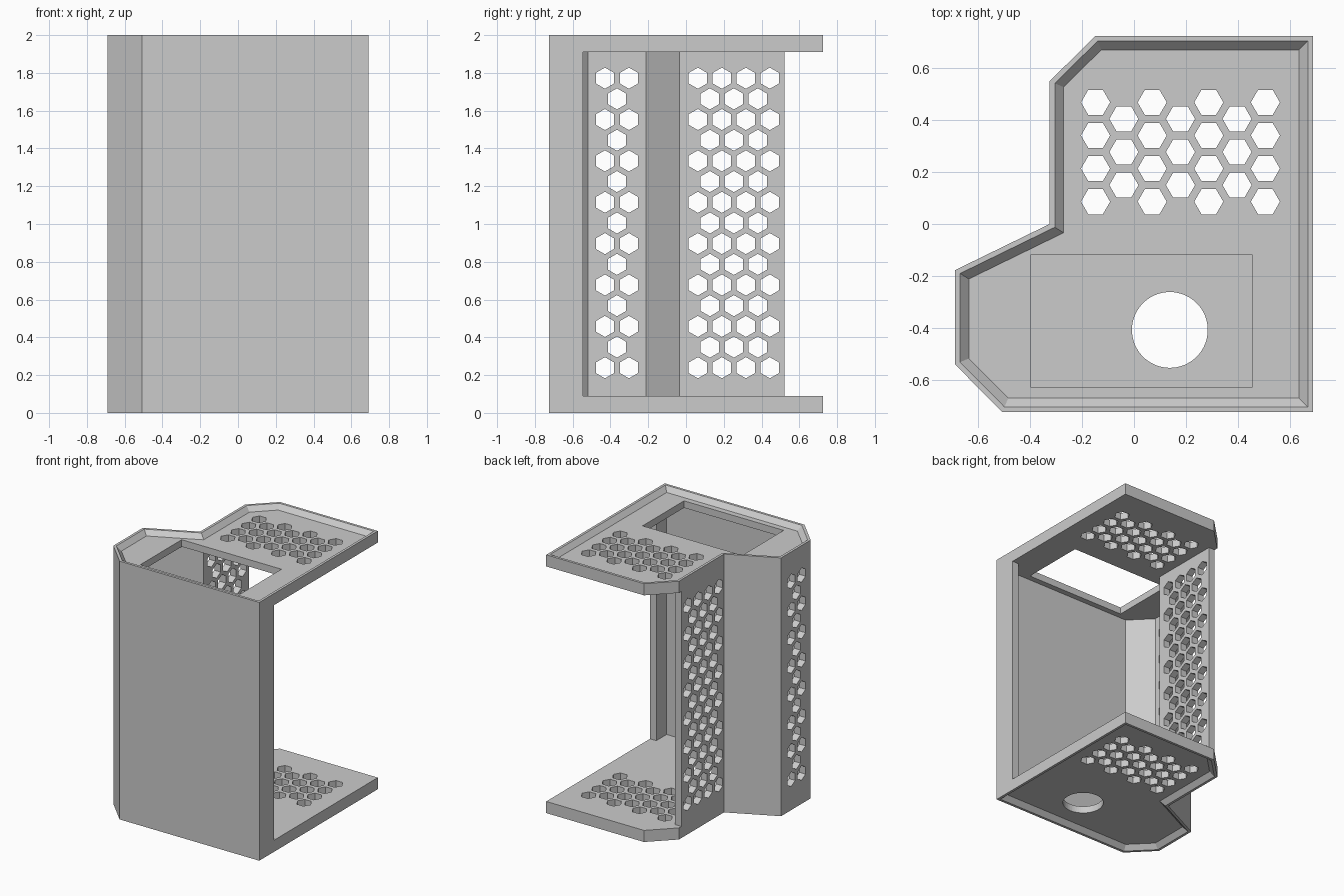
import bpy, bmesh, math
from mathutils import Vector, Matrix

if "Cube" in bpy.data.objects:
    bpy.data.objects.remove(bpy.data.objects["Cube"])

HEIGHT, WALL, RECESS, RIM = 2.0, 0.054, 0.036, 0.02
PLATE = WALL + RECESS
HEX = 0.056

grey = bpy.data.materials.new("plain grey")
grey.use_nodes = True
grey.diffuse_color = (0.6, 0.6, 0.6, 1)
grey.node_tree.nodes["Principled BSDF"].inputs["Base Color"].default_value = grey.diffuse_color

# Plan outline, clockwise; the wall follows the first eight points
outline = [Vector(p) for p in (
    (0.69, -0.545), (0.69, -0.725), (-0.507, -0.725), (-0.69, -0.54), (-0.69, -0.178),
    (-0.325, 0), (-0.325, 0.55), (-0.148, 0.725), (0.69, 0.725))]


def inset(points, d):
    """Mitred inward offset of a clockwise loop."""
    result = []
    for i, p in enumerate(points):
        a = (p - points[i - 1]).normalized()
        b = (points[(i + 1) % len(points)] - p).normalized()
        na, nb = Vector((a.y, -a.x)), Vector((b.y, -b.x))
        result.append(p + (na + nb) * d / (1 + na.dot(nb)))
    return result


def loft(name, rings, material=grey):
    """Solid through stacked rings of (points, height), capped at both ends."""
    bm = bmesh.new()
    loops = [[bm.verts.new((p.x, p.y, z)) for p in pts] for pts, z in rings]
    for low, high in zip(loops, loops[1:]):
        for i in range(len(low)):
            bm.faces.new((low[i - 1], low[i], high[i], high[i - 1]))
    bm.faces.new(loops[0])
    bm.faces.new(loops[-1])
    bmesh.ops.recalc_face_normals(bm, faces=bm.faces)
    return make(name, bm, material)


def make(name, bm, material=None):
    mesh = bpy.data.meshes.new(name)
    bm.to_mesh(mesh)
    bm.free()
    if material:
        mesh.materials.append(material)
    obj = bpy.data.objects.new(name, mesh)
    bpy.context.collection.objects.link(obj)
    return obj


def add_prism(bm, sides, radius, depth, matrix):
    bmesh.ops.create_cone(bm, cap_ends=True, segments=sides, radius1=radius,
                          radius2=radius, depth=depth, matrix=matrix)


def cut(target, name, bm):
    cutter = make(name, bm)
    cutter.hide_render = True
    cutter.hide_set(True)
    mod = target.modifiers.new("holes", 'BOOLEAN')
    mod.operation, mod.solver, mod.object = 'DIFFERENCE', 'EXACT', cutter


def plate_vents(bm, z):
    for col in range(7):
        odd = col % 2
        for row in range(4 - odd):
            spot = Vector((-0.148 + 0.109 * col, 0.086 + 0.1275 * (row + odd / 2), z))
            add_prism(bm, 6, HEX, 0.3, Matrix.Translation(spot) @ Matrix.Rotation(math.pi / 2, 4, 'Z'))


# End plates with a sloped rim around a shallow recess
for name, outer, direction in (("bottom_plate", 0, 1), ("top_plate", HEIGHT, -1)):
    plate = loft(name, [
        (outline, outer + direction * PLATE), (outline, outer),
        (inset(outline, RIM), outer), (inset(outline, WALL), outer + direction * RECESS)])
    bm = bmesh.new()
    plate_vents(bm, outer)
    if direction > 0:
        add_prism(bm, 64, 0.146, 0.3, Matrix.Translation((0.138, -0.408, outer)))
    else:
        size = Matrix.Diagonal((0.854, 0.507, 0.3, 1))
        bmesh.ops.create_cube(bm, size=1, matrix=Matrix.Translation((0.029, -0.3735, outer)) @ size)
    cut(plate, name + "_cutter", bm)

# Folded wall: side flange, front, chamfer and vented side
count = 7
path, inner = outline[:count], inset(outline, WALL)[:count]
path[-1].y
end = 0.521
path = path[:-1] + [Vector((path[-1].x, end))]
inner = inner[:-1] + [Vector((inner[-1].x, end))]
section = path + inner[::-1]
wall = loft("folded_wall", [(section, PLATE), (section, HEIGHT - PLATE)])

# Honeycomb vents through both side panels
bm = bmesh.new()
for x, y0, columns in ((-0.3, 0.063, 4), (-0.665, -0.429, 2)):
    for row in range(15):
        odd = row % 2
        for col in range(columns - odd):
            spot = Vector((x, y0 + 0.127 * (col + odd / 2), 0.239 + 0.1095 * row))
            turn = Matrix.Rotation(math.pi / 2, 4, 'Y')
            add_prism(bm, 6, HEX, 0.12, Matrix.Translation(spot) @ turn @ Matrix.Rotation(math.pi / 2, 4, 'Z'))
cut(wall, "wall_vent_cutter", bm)
